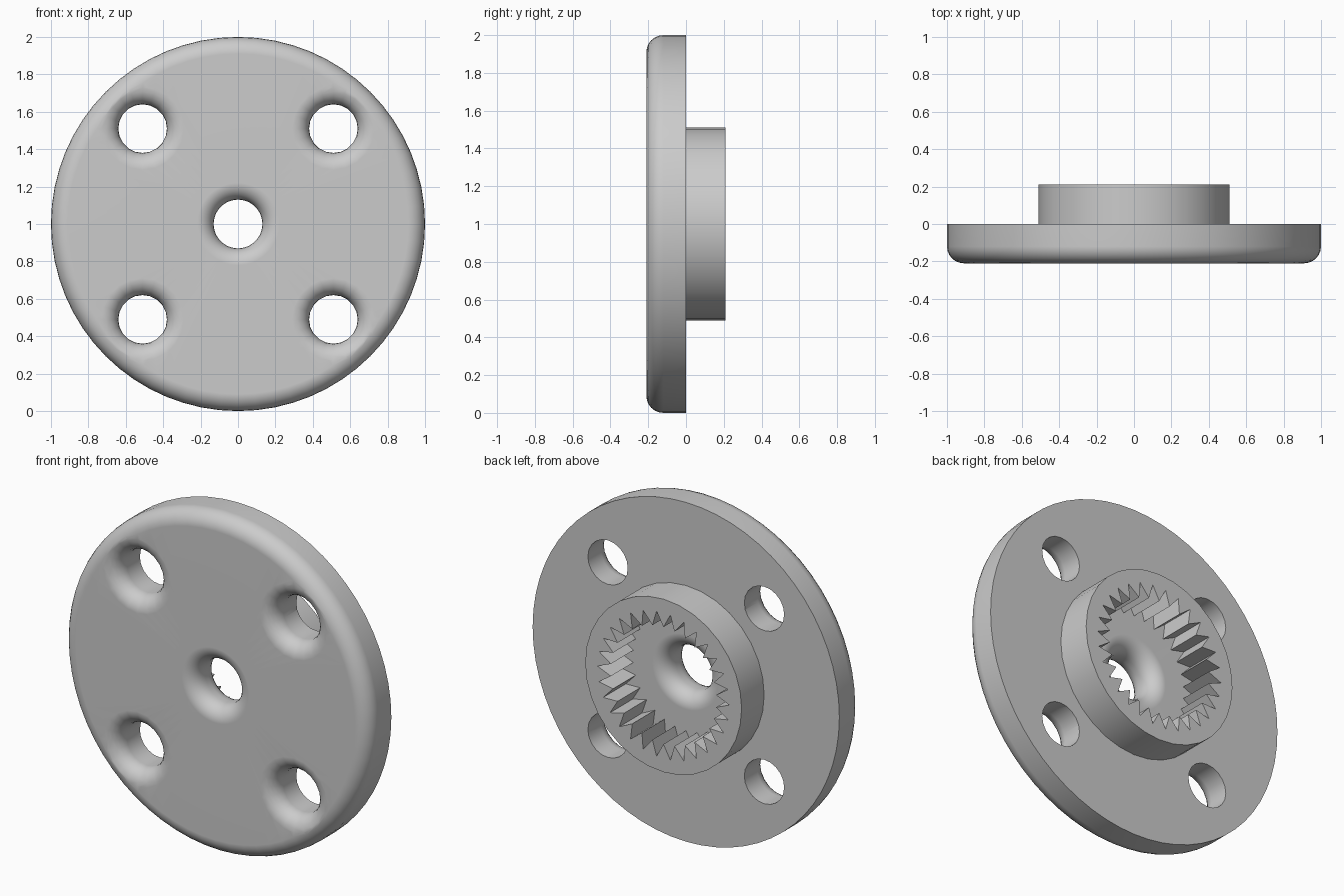
import bpy
import bmesh
from math import cos, sin, pi, radians

cube = bpy.data.objects.get("Cube")
if cube:
    bpy.data.objects.remove(cube, do_unlink=True)

PLATE_R, THICK, HUB_R = 1.0, 0.21, 0.51
HOLE_R, FILLET, HOLE_POS = 0.13, 0.09, 0.51
TEETH, ROOT_R, TIP_R = 30, 0.43, 0.345
ROUND_STEPS = 6

grey = bpy.data.materials.new("light_grey")
grey.use_nodes = True
grey.diffuse_color = (0.6, 0.6, 0.6, 1)
grey.node_tree.nodes["Principled BSDF"].inputs["Base Color"].default_value = (0.6, 0.6, 0.6, 1)


def arc(r, y, start, end):
    """Quarter-round profile points (radius, y) around a centre."""
    angles = [radians(start + (end - start) * i / ROUND_STEPS) for i in range(ROUND_STEPS + 1)]
    return [(r + FILLET * cos(a), y + FILLET * sin(a)) for a in angles]


def circle(r, y, sides):
    return [(r * cos(2 * pi * i / sides), y, r * sin(2 * pi * i / sides)) for i in range(sides)]


def loft(name, rings, closed=False, centre=(0, 0, 1)):
    """Skin a stack of rings, either closed like a tyre or capped at both ends."""
    bm = bmesh.new()
    loops = [[bm.verts.new(p) for p in ring] for ring in rings]
    pairs = list(zip(loops, loops[1:]))
    if closed:
        pairs.append((loops[-1], loops[0]))
    else:
        bm.faces.new(loops[0])
        bm.faces.new(loops[-1])
    for a, b in pairs:
        for i in range(len(a)):
            j = (i + 1) % len(a)
            bm.faces.new((a[i], a[j], b[j], b[i]))
    bmesh.ops.recalc_face_normals(bm, faces=bm.faces)
    mesh = bpy.data.meshes.new(name)
    bm.to_mesh(mesh)
    bm.free()
    mesh.materials.append(grey)
    obj = bpy.data.objects.new(name, mesh)
    obj.location = centre
    bpy.context.collection.objects.link(obj)
    return obj


def activate(obj):
    bpy.ops.object.select_all(action='DESELECT')
    obj.select_set(True)
    bpy.context.view_layer.objects.active = obj


def cut(obj, cutter):
    bpy.context.view_layer.update()
    mod = obj.modifiers.new("cut", 'BOOLEAN')
    mod.operation, mod.solver, mod.object = 'DIFFERENCE', 'EXACT', cutter
    activate(obj)
    bpy.ops.object.modifier_apply(modifier=mod.name)
    bpy.data.objects.remove(cutter, do_unlink=True)


def finish(obj):
    activate(obj)
    bpy.ops.object.shade_smooth_by_angle(angle=radians(30))
    mod = obj.modifiers.new("even_shading", 'WEIGHTED_NORMAL')
    mod.keep_sharp = True


# Round plate: rounded front rim, centre bore rounded on both sides
profile = [(PLATE_R, 0)]
profile += arc(PLATE_R - FILLET, -THICK + FILLET, 0, -90)
profile += arc(HOLE_R + FILLET, -THICK + FILLET, -90, -180)
profile += arc(HOLE_R + FILLET, -FILLET, 180, 90)
plate = loft("round_plate", [circle(r, y, 64) for r, y in profile], closed=True)

# Four screw holes, flared at the front
flare = [(HOLE_R + FILLET, -THICK - 0.1)]
flare += arc(HOLE_R + FILLET, -THICK + FILLET, -90, -180)
flare += [(HOLE_R, 0.1)]
for x in (-HOLE_POS, HOLE_POS):
    for z in (-HOLE_POS, HOLE_POS):
        rings = [circle(r, y, 20) for r, y in flare]
        cut(plate, loft("hole_cutter", rings, centre=(x, 0, 1 + z)))
finish(plate)

# Rear hub with a toothed socket
hub = loft("toothed_hub", [circle(HUB_R, y, 32) for y in (-0.01, THICK)])


def tooth_ring(y):
    ring = circle(1, y, TEETH * 2)
    radii = (ROOT_R, TIP_R)
    return [(x * radii[i % 2], y, z * radii[i % 2]) for i, (x, y, z) in enumerate(ring)]


cut(hub, loft("socket_cutter", [tooth_ring(-0.1), tooth_ring(THICK + 0.1)]))
finish(hub)
